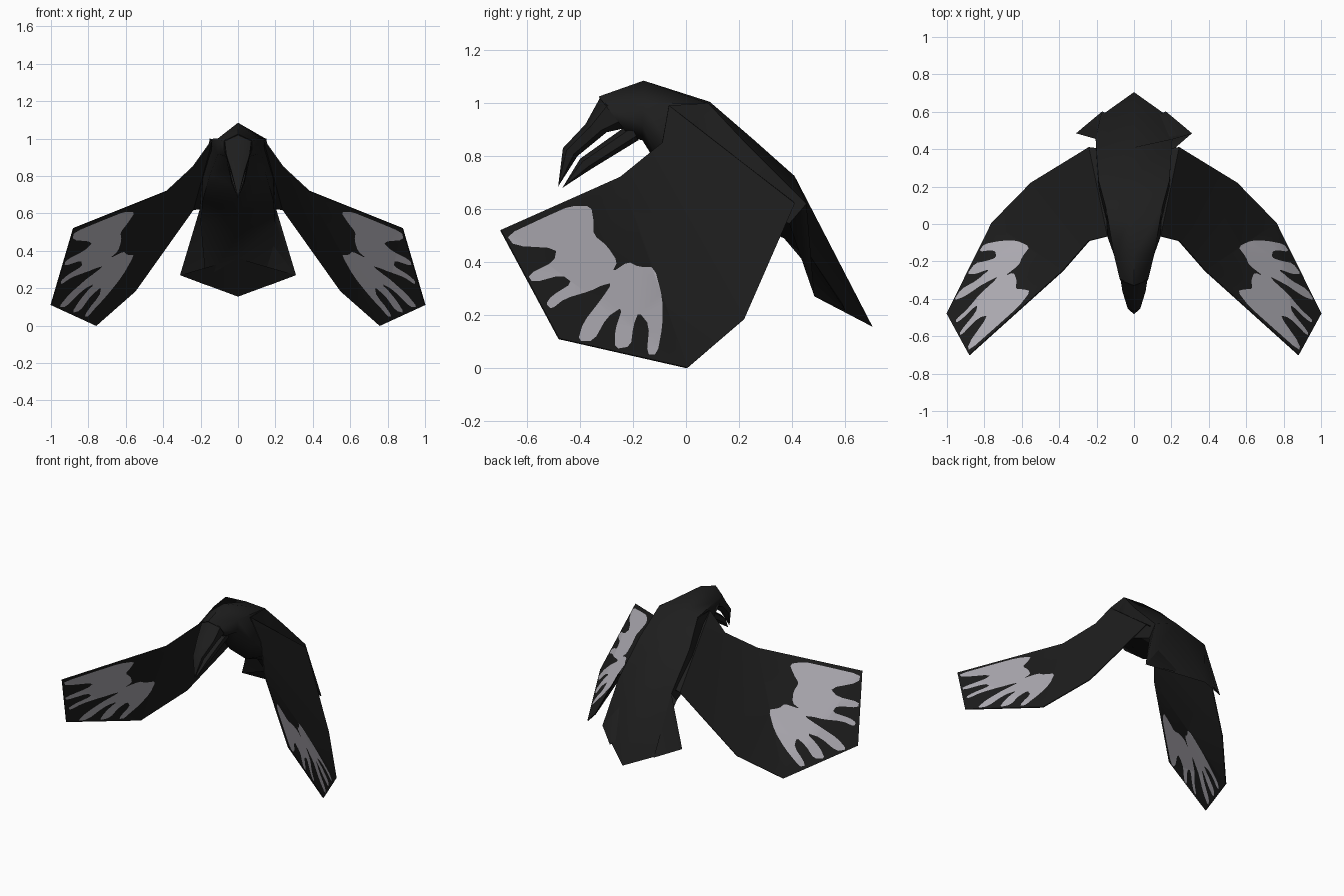
import bpy, bmesh, math
from mathutils import Vector
from mathutils.geometry import delaunay_2d_cdt, barycentric_transform

if "Cube" in bpy.data.objects:
    bpy.data.objects.remove(bpy.data.objects["Cube"], do_unlink=True)


def material(name, rgb):
    mat = bpy.data.materials.new(name)
    mat.use_nodes = True
    mat.diffuse_color = (*rgb, 1)
    bsdf = mat.node_tree.nodes["Principled BSDF"]
    bsdf.inputs["Base Color"].default_value = (*rgb, 1)
    bsdf.inputs["Roughness"].default_value = 0.9
    return mat


black = material("feather black", (0.013, 0.013, 0.013))
grey = material("marking grey", (0.47, 0.455, 0.50))


def add_object(name, bm, mats):
    mesh = bpy.data.meshes.new(name)
    bm.to_mesh(mesh)
    bm.free()
    obj = bpy.data.objects.new(name, mesh)
    bpy.context.collection.objects.link(obj)
    for mat in mats:
        mesh.materials.append(mat)
    return obj


def select(obj):
    bpy.ops.object.select_all(action='DESELECT')
    obj.select_set(True)
    bpy.context.view_layer.objects.active = obj


def smooth(obj, degrees):
    select(obj)
    bpy.ops.object.shade_smooth_by_angle(angle=math.radians(degrees))


def six_sided(top, upper, lower, bottom):
    """Symmetric section from its top, two left-side and bottom points."""
    flip = [(-p[0], p[1], p[2]) for p in (lower, upper)]
    return [top, upper, lower, bottom, *flip]


def ring(top, bottom, width, shoulder=0.5):
    """Section between (y, z) points; a high shoulder flattens the top."""
    top, bottom = Vector(top), Vector(bottom)
    mid, half = (top + bottom) / 2, (top - bottom) / 2
    return six_sided((0, *top), (width, *(mid + half * shoulder)),
                     (width, *(mid - half * 0.5)), (0, *bottom))


def tip(y, z):
    return [(0, y, z)] * 6


def loft(name, rings):
    bm = bmesh.new()
    loops = [[bm.verts.new(p) for p in r] for r in rings]
    for a, b in zip(loops, loops[1:]):
        for i in range(6):
            j = (i + 1) % 6
            bm.faces.new((a[i], a[j], b[j], b[i]))
    bm.faces.new(loops[0])
    bm.faces.new(loops[-1])
    bmesh.ops.remove_doubles(bm, verts=bm.verts, dist=1e-4)
    bmesh.ops.recalc_face_normals(bm, faces=bm.faces)
    obj = add_object(name, bm, [black])
    smooth(obj, 62)
    return obj


# Head, flat-shouldered body and the fanned tail with a hollow end, in one loft
loft("body", [
    ring((-0.33, 1.025), (-0.21, 0.87), 0.075),
    ring((-0.16, 1.085), (-0.165, 0.86), 0.108, 0.25),
    ring((0.09, 1.005), (-0.09, 0.74), 0.15, 0.95),
    ring((0.25, 0.867), (0.09, 0.60), 0.19, 0.8),
    six_sided((0, 0.41, 0.725), (0.205, 0.455, 0.62), (0.2, 0.39, 0.545), (0, 0.37, 0.49)),
    six_sided((0, 0.705, 0.155), (0.31, 0.485, 0.27), (0.17, 0.602, 0.217), (0, 0.53, 0.36)),
    tip(0.53, 0.36),
])

# Hooked beak, slightly open
loft("upper_beak", [
    ring((-0.325, 1.02), (-0.21, 0.91), 0.072),
    ring((-0.38, 0.92), (-0.30, 0.89), 0.062),
    ring((-0.465, 0.83), (-0.41, 0.8), 0.034),
    tip(-0.483, 0.685),
])
loft("lower_beak", [
    ring((-0.21, 0.925), (-0.18, 0.86), 0.06),
    ring((-0.4, 0.79), (-0.36, 0.75), 0.034),
    tip(-0.467, 0.68),
])

# Wing: corner points and the folded panels between them
corners = {
    "root_front": (0.14, -0.065, 0.99), "root_top": (0.15, 0.08, 1.0),
    "root_back": (0.17, 0.40, 0.63),
    "arm_front": (0.24, -0.09, 0.85), "arm_back": (0.24, 0.41, 0.62),
    "wrist_front": (0.38, -0.25, 0.72), "wrist_back": (0.55, 0.22, 0.185),
    "tip_front": (0.88, -0.70, 0.52), "tip_mid": (1.0, -0.48, 0.11),
    "tip_back": (0.76, 0.005, 0.0),
}
names = list(corners)
points = [Vector(p) for p in corners.values()]
panels = [
    ("root_front", "arm_front", "arm_back"),
    ("root_front", "arm_back", "root_back"),
    ("root_front", "root_back", "root_top"),
    ("arm_front", "wrist_front", "wrist_back"),
    ("arm_front", "wrist_back", "arm_back"),
    ("wrist_front", "tip_back", "wrist_back"),
    ("wrist_front", "tip_front", "tip_back"),
    ("tip_front", "tip_mid", "tip_back"),
]

# Finger-shaped marking outline as (y, z) in hundredths
marking = [
    (-68, 50), (-53, 57), (-44, 61), (-36, 61), (-35, 55), (-35, 50), (-30, 46),
    (-26, 40), (-28, 36), (-22, 40), (-18, 38), (-12, 38), (-9, 26), (-9, 16),
    (-11, 5), (-15, 5), (-14, 16), (-18, 21), (-20, 16), (-21, 8), (-27, 7),
    (-27, 14), (-24, 23), (-30, 19), (-35, 10), (-41, 10), (-39, 17), (-32, 26),
    (-28, 32), (-32, 31), (-36, 29), (-46, 26), (-51, 22), (-53, 24), (-51, 27),
    (-43, 32), (-47, 35), (-58, 32), (-60, 35), (-50, 40), (-49, 45), (-65, 46),
]


def cut_corners(loop):
    out = []
    for a, b in zip(loop, loop[1:] + loop[:1]):
        out += [a.lerp(b, 0.2), a.lerp(b, 0.8)]
    return out


def counter_clockwise(ids, flat):
    area = sum(flat[a].cross(flat[b]) for a, b in zip(ids, ids[1:] + ids[:1]))
    return ids if area > 0 else ids[::-1]


def surface_point(p):
    """Lift a side-on (y, z) point onto the wing panels."""
    best = None
    for panel in panels:
        tri = [points[names.index(n)] for n in panel]
        flat = [Vector((t.y, t.z, 0)) for t in tri]
        unit = [Vector((1, 0, 0)), Vector((0, 1, 0)), Vector((0, 0, 1))]
        w = barycentric_transform(Vector((p.x, p.y, 0)), *flat, *unit)
        if best is None or min(w) > best[0]:
            best = (min(w), sum((t * k for t, k in zip(tri, w)), Vector()))
    return best[1]


outline = cut_corners([Vector(p) / 100 for p in marking])
flat = [Vector((p.y, p.z)) for p in points] + outline
faces = [[names.index(n) for n in panel] for panel in panels]
faces.append(list(range(len(points), len(flat))))
faces = [counter_clockwise(f, flat) for f in faces]
verts, _, tris, _, _, sources = delaunay_2d_cdt(flat, [], faces, 1, 1e-5)

# Wing surface with the marking cut into it
bm = bmesh.new()
wing_verts = [bm.verts.new(surface_point(v)) for v in verts]
for tri, source in zip(tris, sources):
    face = bm.faces.new([wing_verts[i] for i in tri])
    face.material_index = int(len(panels) in source)
bmesh.ops.recalc_face_normals(bm, faces=bm.faces)
wings = add_object("wings", bm, [black, grey])
thick = wings.modifiers.new("thickness", 'SOLIDIFY')
thick.thickness = 0.006
thick.offset = 0
wings.modifiers.new("other_side", 'MIRROR').use_axis[0] = True
select(wings)
bpy.ops.object.convert(target='MESH')
smooth(wings, 50)
